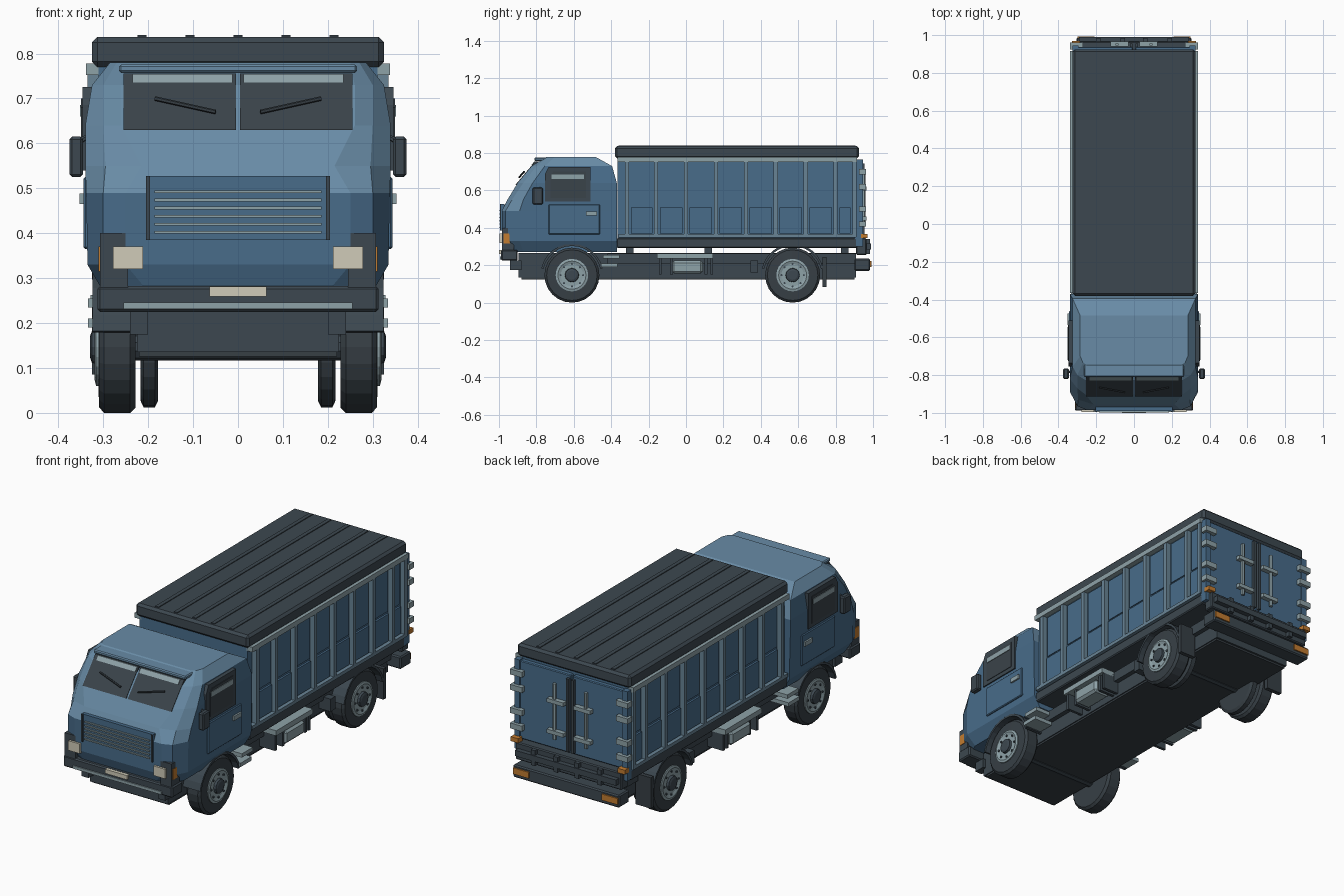
import bpy, bmesh, math
from mathutils import Vector

cube = bpy.data.objects.get("Cube")
if cube:
    bpy.data.objects.remove(cube, do_unlink=True)


def material(name, rgb):
    m = bpy.data.materials.new(name)
    m.use_nodes = True
    m.diffuse_color = (*rgb, 1)
    m.node_tree.nodes["Principled BSDF"].inputs["Base Color"].default_value = (*rgb, 1)
    return m


BLUE = material("body blue", (.065, .15, .255))
PALE = material("pale blue", (.14, .26, .38))
DARK = material("dark grey", (.046, .064, .08))
RUBBER = material("rubber", (.038, .05, .06))
GLASS = material("dark glass", (.042, .056, .068))
STEEL = material("light steel", (.27, .36, .39))
RIB = material("rib blue grey", (.14, .23, .3))
CREAM = material("lamp cream", (.63, .6, .48))
ORANGE = material("amber", (.54, .2, .03))


def finish(name, bm, mats, mirror=False, bevel=0):
    bmesh.ops.recalc_face_normals(bm, faces=bm.faces)
    me = bpy.data.meshes.new(name)
    bm.to_mesh(me)
    bm.free()
    for m in mats:
        me.materials.append(m)
    ob = bpy.data.objects.new(name, me)
    bpy.context.collection.objects.link(ob)
    if bevel:
        b = ob.modifiers.new("bevel", "BEVEL")
        b.width, b.segments = bevel, 1
    if mirror:
        ob.modifiers.new("mirror", "MIRROR")
    return ob


def box(name, x, y, z, mat, mirror=False, bevel=0):
    bm = bmesh.new()
    bmesh.ops.create_cube(bm, size=1)
    for v in bm.verts:
        v.co = [a + (b - a) * (c + .5) for (a, b), c in zip((x, y, z), v.co)]
    return finish(name, bm, [mat], mirror, bevel)


def prism(name, yz, x, mat, mirror=False):
    # side outline stretched across x
    bm = bmesh.new()
    f = bm.faces.new([bm.verts.new((x[0], *p)) for p in yz])
    ext = bmesh.ops.extrude_face_region(bm, geom=[f])["geom"]
    for v in ext:
        if isinstance(v, bmesh.types.BMVert):
            v.co.x = x[1]
    return finish(name, bm, [mat], mirror)


def lathe(name, profile, y, z, mat, mirror=True, seg=24):
    # (x, radius) outline spun about an axle along x
    bm = bmesh.new()
    rings = [[bm.verts.new((px, y + r * math.sin(i * math.tau / seg), z + r * math.cos(i * math.tau / seg)))
              for i in range(seg)] for px, r in profile]
    for a, b in zip(rings, rings[1:]):
        for i in range(seg):
            bm.faces.new((a[i], a[i - 1], b[i - 1], b[i]))
    bm.faces.new(rings[0])
    bm.faces.new(rings[-1])
    return finish(name, bm, [mat], mirror)


def bar(name, p, q, r, mat, mirror=False):
    p, q = Vector(p), Vector(q)
    bm = bmesh.new()
    bmesh.ops.create_cone(bm, segments=6, radius1=r, radius2=r, depth=(q - p).length, cap_ends=True)
    rot = (q - p).to_track_quat("Z", "Y")
    for v in bm.verts:
        v.co = rot @ v.co + (p + q) / 2
    return finish(name, bm, [mat], mirror)


FRONT, REAR, AXLE = -.61, .57, .147

# Cab shell: height, front y, flat half width, corner x, corner y, side x, side y, back y
rings = [(.27, -.965, .20, .27, -.945, .30, -.87, -.37),
         (.33, -.985, .25, .30, -.965, .335, -.89, -.37),
         (.49, -.985, .25, .30, -.965, .338, -.89, -.37),
         (.55, -.955, .215, .295, -.93, .34, -.87, -.37),
         (.64, -.90, .26, .30, -.87, .34, -.82, -.37),
         (.73, -.825, .26, .30, -.80, .325, -.755, -.395),
         (.78, -.745, .25, .27, -.735, .285, -.70, -.485)]
bm = bmesh.new()
loops = []
for z, f, a, b, fb, w, fs, yb in rings:
    half = [(a, f), (b, fb), (w, fs), (w, yb)]
    loops.append([bm.verts.new((x, y, z)) for x, y in half + [(-x, y) for x, y in reversed(half)]])
for lo, hi in zip(loops, loops[1:]):
    for i in range(8):
        bm.faces.new((lo[i - 1], lo[i], hi[i], hi[i - 1]))
bm.faces.new(loops[0])
bm.faces.new(loops[-1])
bmesh.ops.recalc_face_normals(bm, faces=bm.faces)
for f in bm.faces:
    f.material_index = int(f.normal.z > .25)
cab = finish("cab", bm, [BLUE, PALE])

# Wheel arches cut through the cab
cutter = lathe("arch_cutter", [(.2, .165), (.4, .165)], FRONT, AXLE, BLUE)
cutter.hide_render = True
cut = cab.modifiers.new("arches", "BOOLEAN")
cut.operation, cut.object, cut.solver = "DIFFERENCE", cutter, "EXACT"
bpy.context.view_layer.update()
shell = bpy.data.meshes.new_from_object(cab.evaluated_get(bpy.context.evaluated_depsgraph_get()))
cab.modifiers.clear()
cab.data = shell
bpy.data.objects.remove(cutter, do_unlink=True)


# Windscreen, lying on the sloped cab front
def screen(name, z0, z1, x, out, mat):
    y0, y1 = [-.912 + (z - .63) * .84 - out for z in (z0, z1)]
    prism(name, [(y0, z0), (y1, z1), (y1 + .03, z1), (y0 + .03, z0)], x, mat, True)


screen("windscreen", .63, .755, (.005, .255), 0, GLASS)
screen("sun_strip", .735, .754, (.012, .235), .004, STEEL)
bar("wiper", (.05, -.892, .67), (.185, -.866, .70), .005, RUBBER, True)
box("roof_visor", (-.265, .265), (-.81, -.735), (.757, .776), PALE, bevel=.005)

# Doors, side windows and mirrors
prism("window_frame", [(-.755, .54), (-.755, .685), (-.735, .725), (-.51, .725), (-.51, .54)],
      (.30, .346), DARK, True)
prism("side_window", [(-.725, .56), (-.725, .68), (-.71, .70), (-.535, .70), (-.535, .56)],
      (.30, .349), GLASS, True)
box("window_strip", (.34, .352), (-.72, -.545), (.66, .685), STEEL, True)
box("door_panel", (.32, .344), (-.735, -.46), (.365, .525), BLUE, True, .004)
box("door_handle", (.33, .353), (-.535, -.475), (.465, .488), STEEL, True)
box("mirror", (.345, .375), (-.82, -.765), (.525, .615), DARK, True, .006)
bar("mirror_arm", (.31, -.77, .63), (.36, -.79, .6), .006, DARK, True)

# Grille
box("grille_panel", (-.205, .205), (-.989, -.97), (.385, .527), BLUE)
box("grille_post", (.196, .205), (-.995, -.98), (.385, .527), DARK, True)
for i in range(6):
    z = .402 + i * .018
    box("grille_slat", (-.186, .186), (-.997, -.98), (z - .003, z + .003), STEEL)

# Front bumper and lamps
box("front_bumper", (-.313, .313), (-.988, -.90), (.225, .282), DARK, bevel=.006)
box("bumper_strip", (-.255, .255), (-.994, -.98), (.231, .246), STEEL)
box("number_plate", (-.063, .063), (-1, -.98), (.259, .281), CREAM)
box("lamp_housing", (.245, .307), (-.985, -.92), (.27, .40), DARK, True)
box("headlamp", (.212, .278), (-.996, -.96), (.32, .37), CREAM, True)
box("front_indicator", (.285, .310), (-.975, -.94), (.315, .37), ORANGE, True)
box("tow_bracket", (.20, .24), (-.94, -.88), (.175, .225), DARK, True)

# Chassis
box("chassis", (-.225, .225), (-.895, .91), (.135, .265), DARK)
box("under_plate", (-.22, .22), (-.88, .90), (.125, .136), RUBBER)
box("frame_rail", (.22, .25), (-.42, .91), (.21, .262), DARK, True)
for y in (-.30, .12, .85):
    box("body_mount", (-.2, .2), (y - .02, y + .02), (.26, .30), DARK)

# Wheels with arched mudguards
for pos, y in (("front", FRONT), ("rear", REAR)):
    lathe(pos + "_tyre", [(.228, .10), (.228, .135), (.24, .147), (.298, .147), (.309, .135), (.311, .088)],
          y, AXLE, RUBBER)
    lathe(pos + "_rim", [(.29, .087), (.316, .087), (.319, .075), (.313, .06)], y, AXLE, STEEL)
    lathe(pos + "_hub", [(.30, .04), (.325, .036), (.329, .025)], y, AXLE, DARK, seg=12)
    for i in range(8):
        a = i * math.tau / 8
        lathe(pos + "_bolt", [(.31, .006), (.319, .006)], y + .06 * math.sin(a),
              AXLE + .06 * math.cos(a), DARK, seg=6)
    lathe(pos + "_axle", [(-.24, .03), (.24, .03)], y, AXLE, DARK, False, 10)
    arc = [math.radians(-78 + 156 * i / 12) for i in range(13)]
    outline = [(y + .168 * math.sin(a), AXLE + .168 * math.cos(a)) for a in arc]
    outline += [(y + .156 * math.sin(a), AXLE + .156 * math.cos(a)) for a in reversed(arc)]
    prism(pos + "_mudguard", outline, (.225, .324), DARK, True)
lathe("rear_inner_tyre", [(.178, .12), (.185, .135), (.21, .135), (.217, .12)], REAR, AXLE, RUBBER)
box("mud_flap", (.235, .325), (.73, .752), (.085, .245), RUBBER, True)

# Steps, tank and side boxes
for z, y in ((.235, -.40), (.19, -.41)):
    box("cab_step", (.23, .334), (y - .045, y + .045), (z, z + .02), STEEL, True)
box("tank", (.23, .325), (-.075, .09), (.155, .225), STEEL, True, .012)
box("tank_shelf", (.23, .328), (-.155, .145), (.235, .262), STEEL, True)
for y in (-.145, -.085, .10, .13):
    box("tank_strap", (.22, .315), (y, y + .015), (.15, .25), DARK, True)
box("air_valve", (.22, .29), (.345, .385), (.16, .225), DARK, True)

# Cargo body
box("cargo_box", (-.31, .31), (-.365, .915), (.30, .775), BLUE)
box("cargo_sill", (-.325, .325), (-.37, .915), (.292, .345), DARK, bevel=.005)
box("lower_rail", (.30, .335), (-.36, .91), (.348, .366), RIB, True)
box("top_rail", (.30, .338), (-.365, .915), (.752, .778), STEEL, True)
ribs = [-.315, -.16, 0, .16, .32, .48, .64, .80, .90]
for y in ribs:
    box("side_rib", (.30, .335), (y - .011, y + .011), (.35, .755), RIB, True)
for a, b in zip(ribs, ribs[1:]):
    box("lower_panel", (.30, .32), (a + .02, b - .02), (.37, .51), BLUE, True)
    box("upper_panel", (.30, .315), (a + .02, b - .02), (.522, .745), BLUE, True)

# Cargo roof with lengthwise ridges
box("cargo_roof", (-.325, .325), (-.38, .925), (.77, .837), DARK, bevel=.012)
for i in range(-2, 3):
    x = i * .107
    box("roof_ridge", (x - .01, x + .01), (-.36, .905), (.83, .841), DARK)

# Rear doors with lock bars and hinges
box("rear_door", (.006, .305), (.91, .938), (.355, .76), BLUE, True, .004)
box("corner_post", (.295, .325), (.90, .945), (.30, .765), BLUE, True)
box("centre_lock", (.008, .022), (.93, .955), (.365, .745), DARK, True)
bar("lock_bar", (.09, .95, .41), (.09, .95, .70), .009, STEEL, True)
for z in (.45, .61):
    box("lock_handle", (.03, .125), (.94, .965), (z - .01, z + .01), STEEL, True)
for z in (.42, .50, .62, .70):
    box("hinge", (.27, .338), (.925, .962), (z - .014, z + .014), STEEL, True)

# Rear bumper and lamps
box("rear_beam", (-.305, .305), (.91, .965), (.255, .345), DARK, bevel=.005)
for x in (.06, .19):
    box("beam_bracket", (x - .012, x + .012), (.95, .985), (.26, .34), DARK, True)
box("beam_rail", (-.29, .29), (.955, .99), (.285, .315), DARK)
box("rear_bumper", (-.305, .305), (.90, .985), (.17, .235), DARK, bevel=.006)
box("rear_lamp", (.21, .30), (.95, .992), (.19, .222), ORANGE, True)
box("marker_lamp", (.285, .328), (.935, .97), (.345, .368), ORANGE, True)
